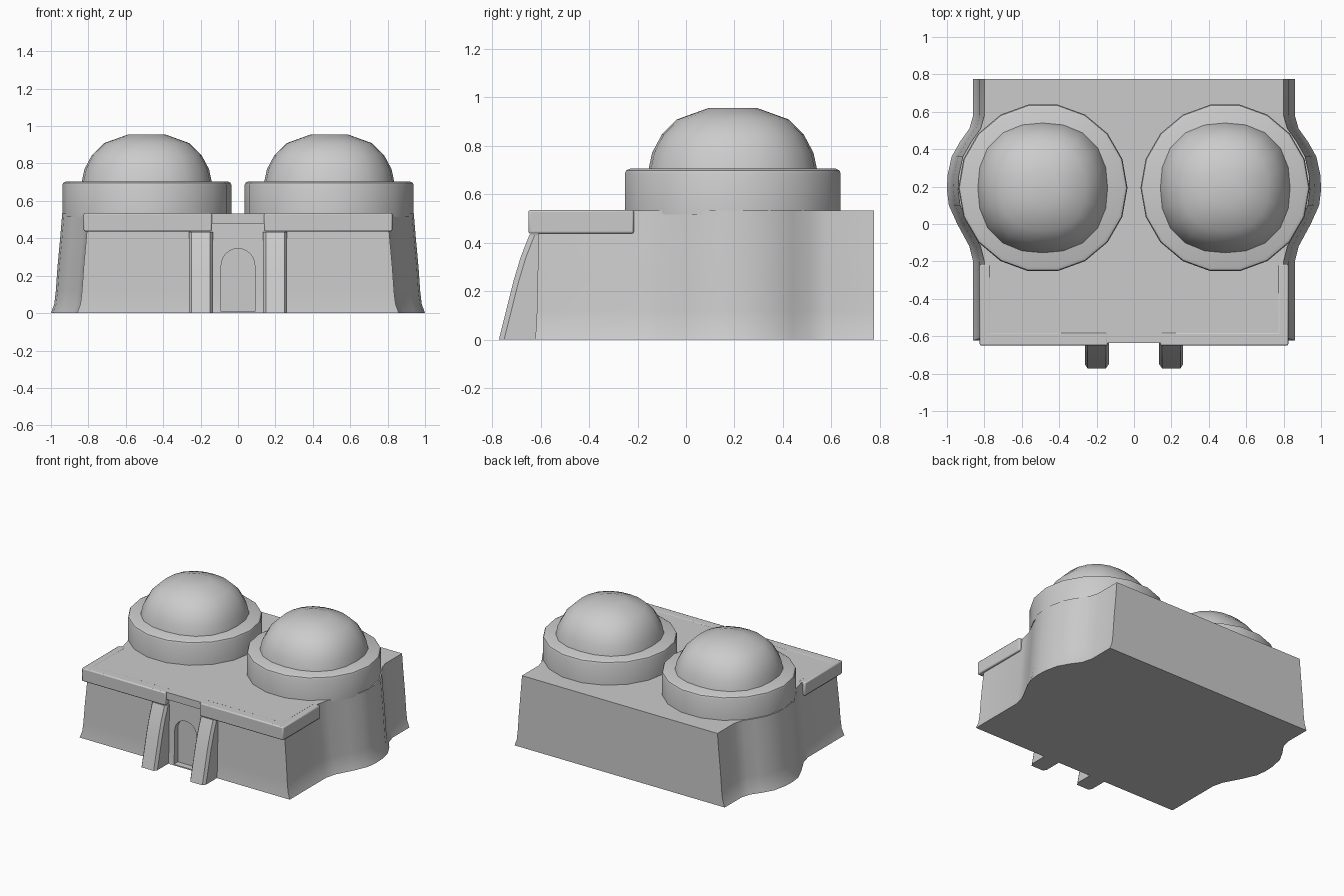
import bpy, bmesh, math

cube = bpy.data.objects.get("Cube")
if cube:
    bpy.data.objects.remove(cube, do_unlink=True)

plaster = bpy.data.materials.new("grey plaster")
plaster.use_nodes = True
GREY = (0.6, 0.6, 0.6, 1)
plaster.diffuse_color = GREY
plaster.node_tree.nodes["Principled BSDF"].inputs["Base Color"].default_value = GREY


def loft(name, rings, bevel=0.0, angle=32):
    """Skin a stack of equal-length point rings and cap both ends."""
    bm = bmesh.new()
    loops = [[bm.verts.new(p) for p in ring] for ring in rings]
    n = len(loops[0])
    for a, b in zip(loops, loops[1:]):
        for i in range(n):
            j = (i + 1) % n
            bm.faces.new((a[i], a[j], b[j], b[i]))
    bm.faces.new(loops[0][::-1])
    bm.faces.new(loops[-1])
    bmesh.ops.recalc_face_normals(bm, faces=bm.faces)
    mesh = bpy.data.meshes.new(name)
    bm.to_mesh(mesh)
    bm.free()
    mesh.materials.append(plaster)
    obj = bpy.data.objects.new(name, mesh)
    bpy.context.collection.objects.link(obj)
    if bevel:
        mod = obj.modifiers.new("soft edges", 'BEVEL')
        mod.width = bevel
        mod.segments = 2
        mod.limit_method = 'ANGLE'
    finish(obj, angle)
    return obj


def finish(obj, angle):
    bpy.ops.object.select_all(action='DESELECT')
    obj.select_set(True)
    bpy.context.view_layer.objects.active = obj
    bpy.ops.object.shade_smooth_by_angle(angle=math.radians(angle))


def prism(name, outline, z0, z1, bevel=0.0):
    return loft(name, [[(x, y, z) for x, y in outline] for z in (z0, z1)], bevel)


def turned(name, cx, cy, profile, segments, squareness=2.0):
    """Turn a profile around a vertical axis; squareness above 2 rounds it off square."""
    rings = []
    for r, z in profile:
        ring = []
        for i in range(segments):
            t = 2 * math.pi * i / segments
            c, s = math.cos(t), math.sin(t)
            k = r / (abs(c) ** squareness + abs(s) ** squareness) ** (1 / squareness)
            ring.append((cx + k * c, cy + k * s, z))
        rings.append(ring)
    return loft(name, rings)


# Main block: side walls swell around the drums and flare toward the ground
side = [(.80, -.605), (.80, -.20), (.82, -.12), (.885, 0), (.93, .10), (.94, .18),
        (.937, .26), (.915, .36), (.87, .44), (.82, .51), (.80, .58), (.80, .775)]
outline = side + [(-x, y) for x, y in reversed(side)]
flare = [(0, .06), (.05, .042), (.12, .034), (.25, .025), (.40, .011), (.532, 0)]
rings = []
for z, d in flare:
    rings.append([(x + math.copysign(d, x), y - (d * .3 if y < -.5 else 0), z)
                  for x, y in outline])
building = loft("building", rings)

# Arched doorway sunk into the front wall
arch = [(-.09, .008), (.09, .008)]
arch += [(.09 * math.cos(t), .255 + .09 * math.sin(t))
         for t in (math.pi * i / 12 for i in range(13))]
cutter = loft("doorway_cutter", [[(x, y, z) for x, z in arch] for y in (-.75, -.575)])
cutter.hide_render = True
mod = building.modifiers.new("doorway", 'BOOLEAN')
mod.operation = 'DIFFERENCE'
mod.solver = 'EXACT'
mod.object = cutter
bpy.ops.object.select_all(action='DESELECT')
bpy.context.view_layer.objects.active = building
building.select_set(True)
bpy.ops.object.modifier_apply(modifier=mod.name)
bpy.data.objects.remove(cutter, do_unlink=True)
finish(building, 32)

drum_profile = [(.452, .515), (.452, .685), (.447, .697), (.43, .705)]
dome_profile = [(.348, .70), (.333, .77), (.293, .845), (.23, .908), (.10, .955)]
ledge = [(.14, -.65), (.825, -.65), (.825, -.215), (.77, -.215), (.77, -.58), (.14, -.58)]
# Depth of the buttress front at each height
buttress = [(0, -.772), (.12, -.742), (.24, -.712), (.34, -.682), (.434, -.645)]

for s, label in ((1, "left"), (-1, "right")):
    # Drum and squarish dome
    turned(label + "_drum", s * .487, .193, drum_profile, 18)
    turned(label + "_dome", s * .488, .193, dome_profile, 20, 2.35)
    # Roof ledge wrapping the front corner
    prism(label + "_ledge", [(s * x, y) for x, y in ledge], .437, .534, .008)
    # Sloping buttress beside the door, with chamfered front edges
    stack = []
    for z, y in buttress:
        stack.append([(s * x, d, z) for x, d in
                      ((.135, -.58), (.135, y + .022), (.15, y),
                       (.248, y), (.263, y + .022), (.263, -.58))])
    loft(label + "_buttress", stack)

# Thinner lintel between the two ledges
prism("lintel", [(-.15, -.636), (.15, -.636), (.15, -.58), (-.15, -.58)], .48, .533)
